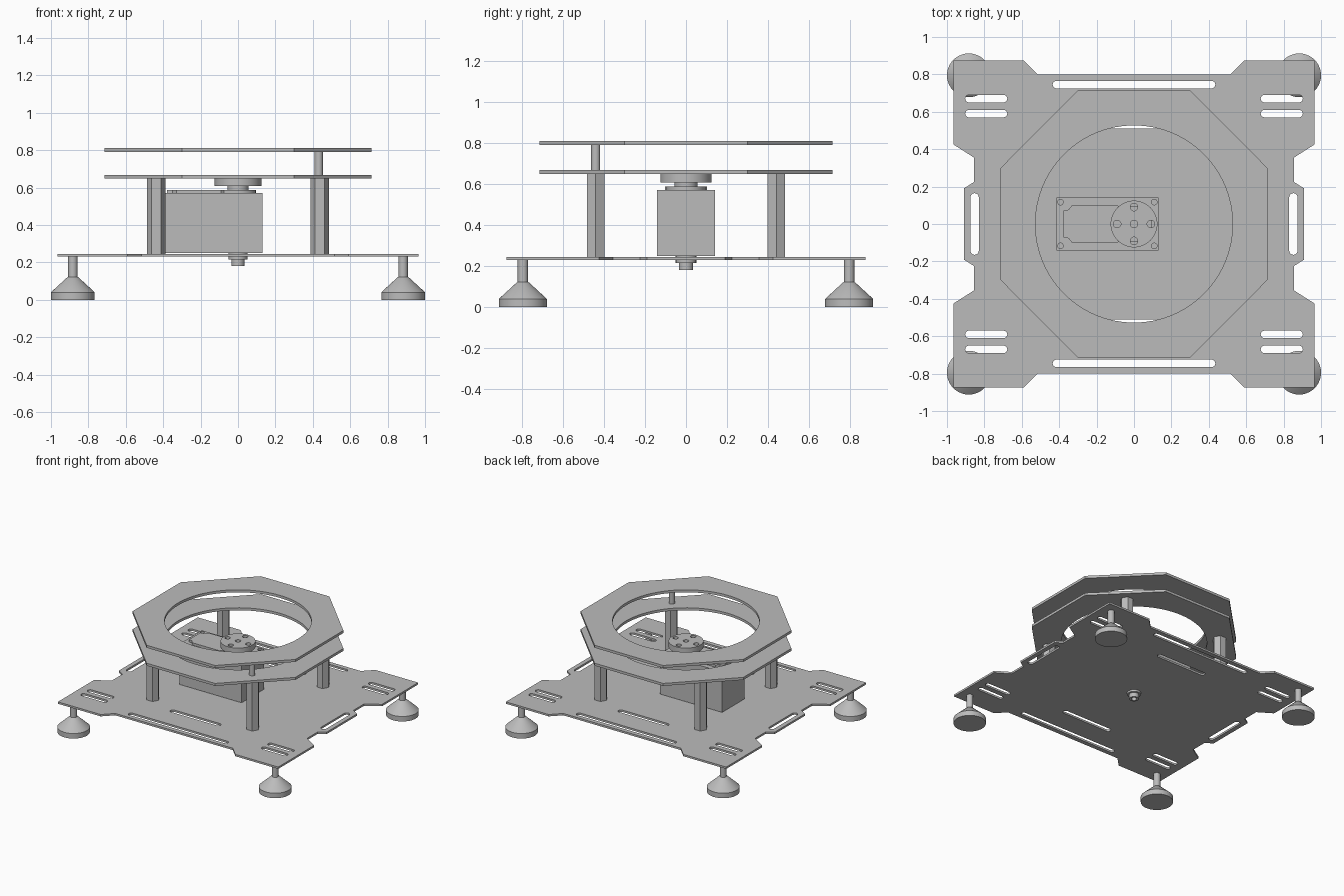
import bpy
import bmesh
from math import sin, cos, pi, radians

cube = bpy.data.objects.get("Cube")
if cube:
    bpy.data.objects.remove(cube, do_unlink=True)

grey = bpy.data.materials.new("plain grey")
grey.use_nodes = True
grey.diffuse_color = (0.5, 0.5, 0.5, 1)
grey.node_tree.nodes["Principled BSDF"].inputs["Base Color"].default_value = (0.5, 0.5, 0.5, 1)


def select_only(ob):
    bpy.ops.object.select_all(action='DESELECT')
    ob.select_set(True)
    bpy.context.view_layer.objects.active = ob


def smooth(ob):
    select_only(ob)
    bpy.ops.object.shade_smooth_by_angle(angle=radians(30))


def circle(x, y, r, n=32):
    return [(x + r * cos(2 * pi * i / n), y + r * sin(2 * pi * i / n)) for i in range(n)]


def slot(x, y, length, width):
    """Rounded slot along the longer of the two sizes."""
    r = min(length, width) / 2
    along_x = length > width
    d = max(length, width) / 2 - r
    pts = []
    for side in (1, -1):
        for i in range(9):
            a = -pi / 2 + pi * i / 8
            u, v = side * (d + r * cos(a)), side * r * sin(a)
            pts.append((x + u, y + v) if along_x else (x - v, y + u))
    return pts


def sheet(name, z0, z1, loops):
    """Flat plate: first loop is the outline, the others are holes."""
    cu = bpy.data.curves.new(name, 'CURVE')
    cu.dimensions = '2D'
    cu.fill_mode = 'BOTH'
    cu.extrude = (z1 - z0) / 2
    for pts in loops:
        sp = cu.splines.new('POLY')
        sp.points.add(len(pts) - 1)
        for p, (x, y) in zip(sp.points, pts):
            p.co = (x, y, 0, 1)
        sp.use_cyclic_u = True
    ob = bpy.data.objects.new(name, cu)
    bpy.context.collection.objects.link(ob)
    ob.location.z = (z0 + z1) / 2
    select_only(ob)
    bpy.ops.object.convert(target='MESH')
    ob = bpy.context.view_layer.objects.active
    ob.name = name
    ob.data.materials.clear()
    ob.data.materials.append(grey)
    smooth(ob)
    return ob


def lathe(name, profile, x=0, y=0, n=40):
    """Turn an (r, z) profile, closing both ends."""
    bm = bmesh.new()
    rings = [[bm.verts.new((px, py, z)) for px, py in circle(0, 0, r, n)] for r, z in profile]
    for a, b in zip(rings, rings[1:]):
        for i in range(n):
            j = (i + 1) % n
            bm.faces.new((a[i], a[j], b[j], b[i]))
    bm.faces.new(rings[0][::-1])
    bm.faces.new(rings[-1])
    bmesh.ops.recalc_face_normals(bm, faces=bm.faces)
    me = bpy.data.meshes.new(name)
    bm.to_mesh(me)
    bm.free()
    me.materials.append(grey)
    ob = bpy.data.objects.new(name, me)
    bpy.context.collection.objects.link(ob)
    ob.location = (x, y, 0)
    smooth(ob)
    return ob


def mirrored(quarter):
    """Full outline from the +x +y quarter, listed from +y round to +x."""
    half = quarter + [(x, -y) for x, y in reversed(quarter)]
    return half + [(-x, y) for x, y in reversed(half)]


corners = [(sx, sy) for sx in (-1, 1) for sy in (-1, 1)]

# Base plate with corner tabs, side handles and slots
outline = mirrored([(0.515, 0.8), (0.59, 0.875), (0.965, 0.875), (0.965, 0.425),
                    (0.855, 0.355), (0.855, 0.225), (0.91, 0.19)])
holes = []
for s in (-1, 1):
    holes += [slot(0, s * 0.745, 0.87, 0.04), slot(0, s * 0.53, 0.44, 0.04),
              slot(s * 0.852, 0, 0.045, 0.33)]
for sx, sy in corners:
    holes += [slot(sx * 0.79, sy * y, 0.225, 0.04) for y in (0.59, 0.67)]
sheet("base_plate", 0.23, 0.245, [outline] + holes)

# Levelling feet and hexagonal posts
for sx, sy in corners:
    tag = ("left" if sx > 0 else "right") + ("_back" if sy > 0 else "_front")
    lathe("foot_" + tag, [(0.117, 0), (0.117, 0.04), (0.03, 0.12), (0.025, 0.122),
                          (0.025, 0.232)], sx * 0.883, sy * 0.795)
    lathe("post_" + tag, [(0.049, 0.244), (0.049, 0.65)], sx * 0.437, sy * 0.44, 6)

# Octagonal rings and the single spacer between them
octagon = mirrored([(0.3, 0.715), (0.713, 0.3)])
for name, z in (("lower_ring", 0.648), ("upper_ring", 0.79)):
    sheet(name, z, z + 0.02, [octagon, circle(0, 0, 0.527, 96)])
lathe("ring_spacer", [(0.022, 0.667), (0.022, 0.791)], 0.432, -0.44, 24)

# Motor body, with screw holes sunk in its top
x0, x1, w = -0.415, 0.13, 0.141
box = [(x0, -w), (x1, -w), (x1, w), (x0, w)]
screws = [circle(x, y, 0.015, 16) for x in (x0 + 0.022, x1 - 0.022) for y in (-0.117, 0.117)]
sheet("motor_body", 0.25, 0.55, [box])
sheet("motor_lid", 0.55, 0.57, [box] + screws)

# Raised gearbox cover with a rounded end under the output disc
upper = [(-0.38, 0.07), (-0.35, 0.077), (-0.33, 0.102), (-0.09, 0.102), (-0.075, 0.09)]
end = [(0.095 * sin(a), 0.095 * cos(a)) for a in (pi * i / 16 for i in range(17))]
sheet("gearbox_cover", 0.57, 0.588, [upper + end + [(x, -y) for x, y in reversed(upper)]])

# Output shaft and drilled disc
lathe("output_shaft", [(0.056, 0.587), (0.056, 0.61)])
drill = [(0, 0), (0.09, 0), (-0.09, 0), (0, 0.09), (0, -0.09)]
sheet("output_disc", 0.607, 0.652, [circle(0, 0, 0.125, 64)]
      + [circle(x, y, 0.02, 20) for x, y in drill])

# Bearing stub under the plate, hollow at the bottom
lathe("bearing_stub", [(0.02, 0.21), (0.02, 0.18), (0.035, 0.18), (0.035, 0.215),
                       (0.05, 0.215), (0.05, 0.251)])
